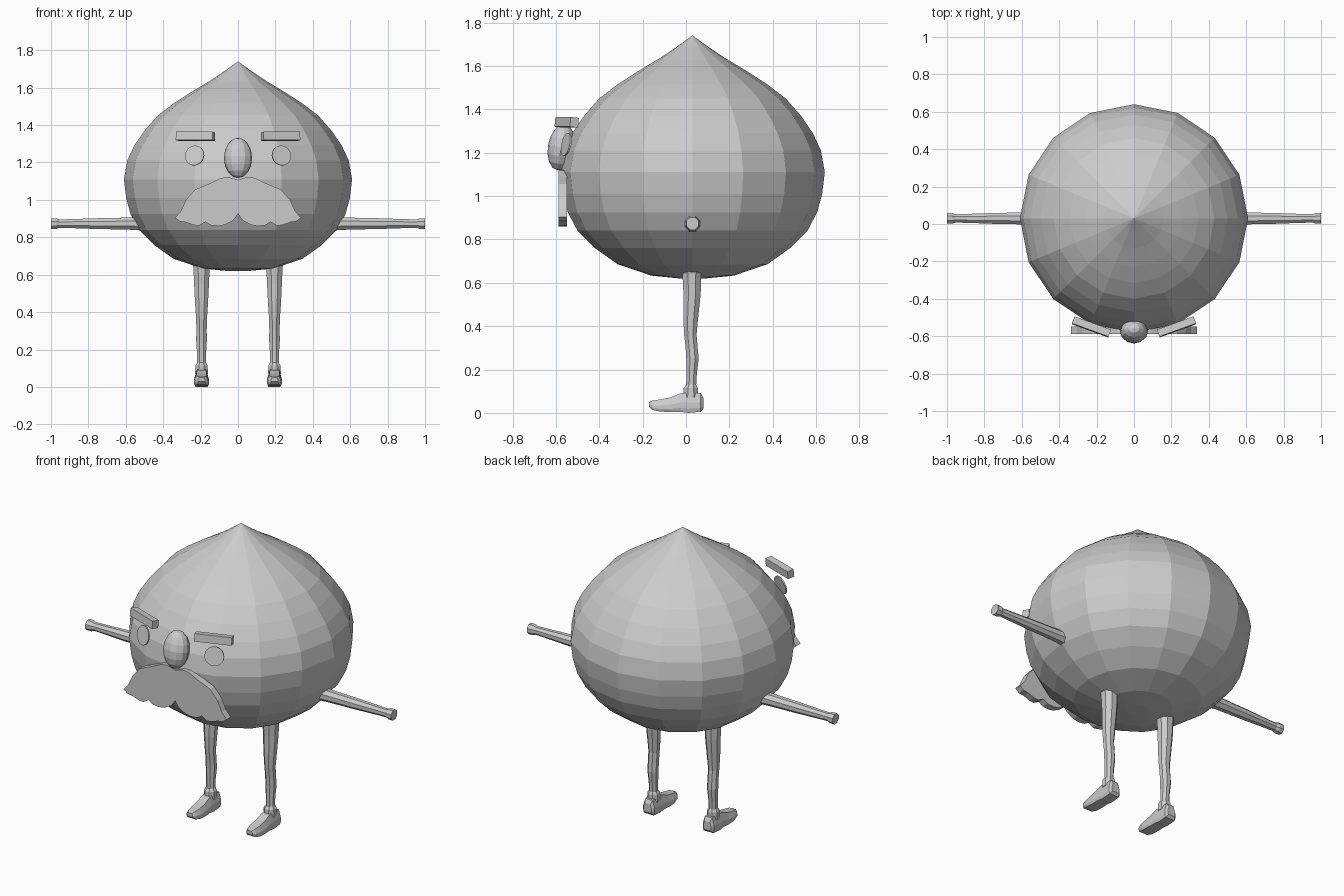
import bpy, bmesh, math
from mathutils import Vector, Matrix

if "Cube" in bpy.data.objects:
    bpy.data.objects.remove(bpy.data.objects["Cube"])

grey = bpy.data.materials.new("plain grey")
grey.diffuse_color = (0.6, 0.6, 0.6, 1)
grey.use_nodes = True
grey.node_tree.nodes["Principled BSDF"].inputs["Base Color"].default_value = grey.diffuse_color
CY = 0.03  # depth of the body axis


def finish(bm, name):
    bmesh.ops.recalc_face_normals(bm, faces=bm.faces)
    me = bpy.data.meshes.new(name)
    bm.to_mesh(me)
    bm.free()
    me.materials.append(grey)
    ob = bpy.data.objects.new(name, me)
    bpy.context.collection.objects.link(ob)
    return ob


def loft(name, rings):
    """Skin a list of equal-length rings of points and cap both ends."""
    bm = bmesh.new()
    vs = [[bm.verts.new(p) for p in r] for r in rings]
    n = len(vs[0])
    for a, b in zip(vs, vs[1:]):
        for i in range(n):
            j = (i + 1) % n
            bm.faces.new((a[i], a[j], b[j], b[i]))
    bm.faces.new(vs[0])
    bm.faces.new(vs[-1])
    bmesh.ops.remove_doubles(bm, verts=bm.verts, dist=1e-5)
    return finish(bm, name)


def circle(n, r, c, axis='Z', start=0.0):
    pts = []
    for i in range(n):
        a = start + 2 * math.pi * i / n
        u, v = r * math.cos(a), r * math.sin(a)
        pts.append(Vector(c) + (Vector((u, v, 0)) if axis == 'Z' else Vector((0, u, v))))
    return pts


# Onion-shaped body, sixteen sides
profile = [(0.06, 0.62), (0.19, 0.633), (0.345, 0.685), (0.45, 0.76), (0.53, 0.84),
           (0.575, 0.925), (0.598, 1.01), (0.61, 1.11), (0.592, 1.21), (0.555, 1.29),
           (0.50, 1.37), (0.43, 1.45), (0.345, 1.515), (0.26, 1.57), (0.16, 1.63),
           (0.07, 1.69), (0.0005, 1.74)]
loft("body", [circle(16, r, (0, CY, z)) for r, z in profile])

for s, side in ((-1, "left"), (1, "right")):
    # Arms, tapering out to a small cuff
    arm = [(0.48, 0.042), (0.56, 0.036), (0.66, 0.033), (0.76, 0.031), (0.86, 0.027),
           (0.955, 0.024), (0.972, 0.031), (1.0, 0.031)]
    loft(side + "_arm", [circle(8, r, (s * x, CY, 0.873), 'X', math.pi / 8) for x, r in arm])

    # Legs, with knee and calf
    leg = [(0.025, 0.70, 0.062), (0.027, 0.64, 0.047), (0.028, 0.55, 0.043), (0.022, 0.44, 0.037),
           (0.02, 0.36, 0.031), (0.026, 0.30, 0.030), (0.03, 0.25, 0.031), (0.026, 0.18, 0.026),
           (0.024, 0.13, 0.025), (0.022, 0.115, 0.035), (0.022, 0.07, 0.037)]
    loft(side + "_leg", [circle(8, r, (s * 0.195, y, z), 'Z', math.pi / 8) for y, z, r in leg])

    # Shoes, cross-sections from heel to toe
    shoe = [(0.08, 0.02, 0.07, 0.026), (0.068, 0.005, 0.092, 0.037), (0.01, 0.0, 0.094, 0.038),
            (-0.025, 0.005, 0.09, 0.038), (-0.07, 0.004, 0.072, 0.04), (-0.12, 0.006, 0.062, 0.04),
            (-0.155, 0.014, 0.057, 0.032), (-0.17, 0.028, 0.05, 0.018)]
    section = [(-0.85, 0), (0.85, 0), (1, 0.2), (1, 0.5), (0.65, 1), (-0.65, 1), (-1, 0.5), (-1, 0.2)]
    loft(side + "_shoe", [[(s * 0.195 + u * w, y, lo + v * (hi - lo)) for u, v in section]
                          for y, lo, hi, w in shoe])

    # Round flat eyes
    bm = bmesh.new()
    m = (Matrix.Translation((s * 0.232, -0.552, 1.237)) @ Matrix.Rotation(s * math.radians(21), 4, 'Z')
         @ Matrix.Rotation(math.radians(78), 4, 'X'))
    bmesh.ops.create_cone(bm, cap_ends=True, segments=20, radius1=0.054, radius2=0.054,
                          depth=0.008, matrix=m)
    finish(bm, side + "_eye")

    # Straight block eyebrows
    bm = bmesh.new()
    m = (Matrix.Translation((s * 0.228, -0.55, 1.34)) @ Matrix.Rotation(s * math.radians(20), 4, 'Z')
         @ Matrix.Rotation(math.radians(-6), 4, 'X') @ Matrix.Diagonal((0.208, 0.04, 0.045, 1)))
    bmesh.ops.create_cube(bm, size=1, matrix=m)
    finish(bm, side + "_eyebrow")

    # Moustache half: scalloped outline, extruded
    outline = [(0, 1.107), (0.05, 1.122), (0.09, 1.117), (0.15, 1.088), (0.23, 1.055), (0.278, 1.0),
               (0.305, 0.941), (0.337, 0.904), (0.312, 0.885), (0.278, 0.88), (0.24, 0.866),
               (0.208, 0.862), (0.175, 0.882), (0.144, 0.864), (0.105, 0.86), (0.07, 0.866),
               (0.025, 0.89), (0, 0.925)]
    loft(side + "_moustache", [[(s * x, y, z) for x, z in outline] for y in (-0.588, -0.548)])

# Egg-shaped nose, tilted slightly forward at the bottom
bm = bmesh.new()
m = (Matrix.Translation((0, -0.575, 1.225)) @ Matrix.Rotation(math.radians(-10), 4, 'X')
     @ Matrix.Diagonal((0.075, 0.062, 0.108, 1)))
bmesh.ops.create_uvsphere(bm, u_segments=12, v_segments=8, radius=1, matrix=m)
finish(bm, "nose")
